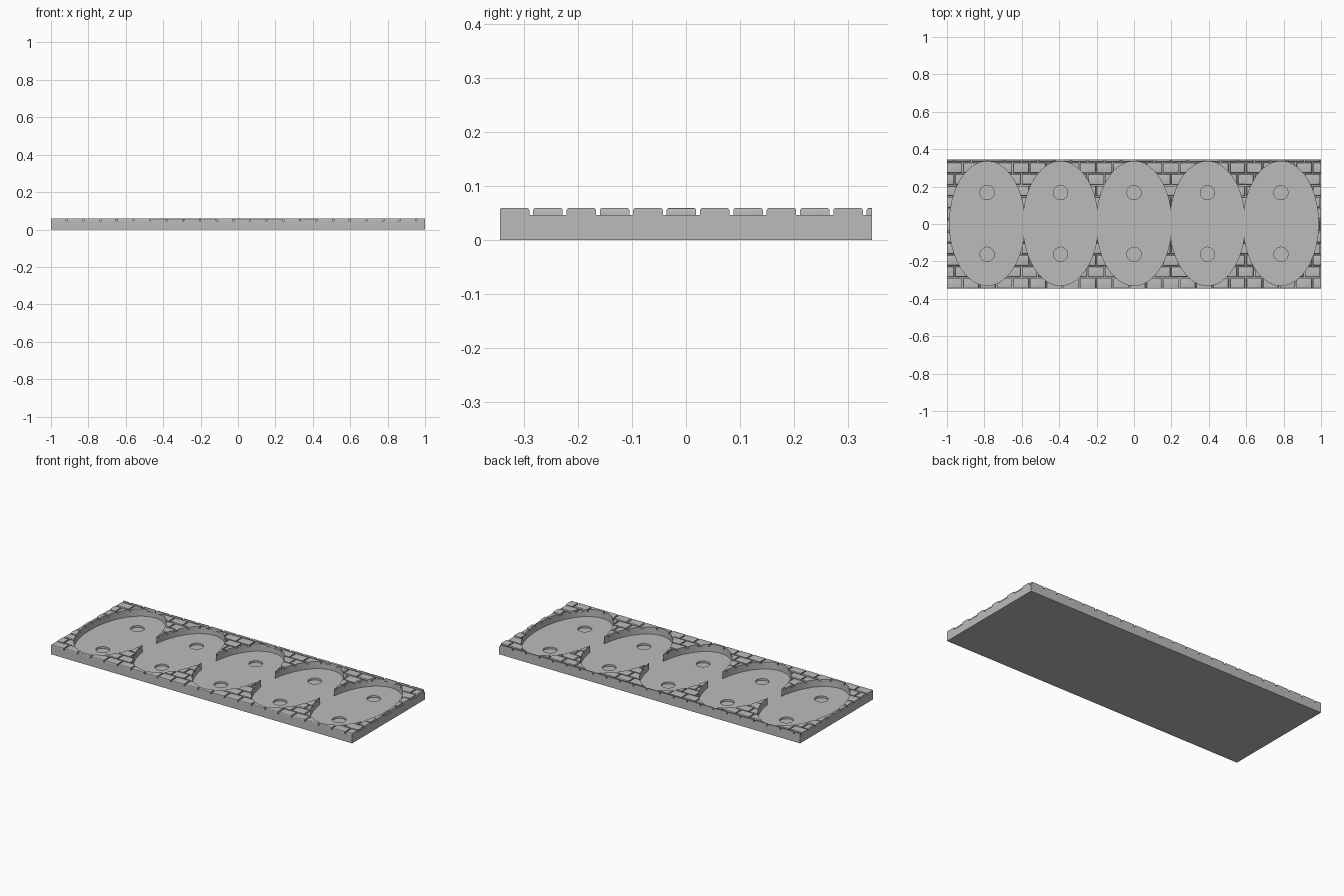
import bpy, bmesh
from mathutils import Matrix, Vector

if "Cube" in bpy.data.objects:
    bpy.data.objects.remove(bpy.data.objects["Cube"])

HALF_X, HALF_Y, TOP = 1.0, 0.345, 0.0593
GROOVE_Z = 0.046            # bottom of the mortar joints
FLOOR_Z, HOLE_Z = 0.016, 0.005
ROW, BRICK, GAP = 0.0618, 0.089, 0.007
PITCH, MID_Y = 0.3927, 0.003

grey = bpy.data.materials.new("stone grey")
grey.use_nodes = True
color = (0.5, 0.5, 0.5, 1)
grey.diffuse_color = color
grey.node_tree.nodes["Principled BSDF"].inputs["Base Color"].default_value = color


def add_object(name, bm):
    mesh = bpy.data.meshes.new(name)
    bmesh.ops.recalc_face_normals(bm, faces=bm.faces)
    bm.to_mesh(mesh)
    bm.free()
    mesh.materials.append(grey)
    obj = bpy.data.objects.new(name, mesh)
    bpy.context.collection.objects.link(obj)
    return obj


def add_box(bm, low, high):
    low, high = Vector(low), Vector(high)
    matrix = Matrix.Translation((low + high) / 2) @ Matrix.Diagonal((*(high - low), 1))
    return bmesh.ops.create_cube(bm, size=1, matrix=matrix)["verts"]


def cylinder_cutter(name, x, y, rx, ry, bottom, segments):
    bm = bmesh.new()
    height = 0.2
    matrix = Matrix.Translation((x, y, bottom + height / 2)) @ Matrix.Diagonal((rx, ry, height, 1))
    bmesh.ops.create_cone(bm, cap_ends=True, segments=segments, radius1=1,
                          radius2=1, depth=1, matrix=matrix)
    obj = add_object(name, bm)
    obj.hide_render = True
    return obj


def cut(target, cutters):
    bpy.ops.object.select_all(action="DESELECT")
    bpy.context.view_layer.objects.active = target
    target.select_set(True)
    for cutter in cutters:
        mod = target.modifiers.new("cut", "BOOLEAN")
        mod.operation, mod.solver, mod.object = "DIFFERENCE", "EXACT", cutter
        bpy.ops.object.modifier_apply(modifier=mod.name)
    bpy.ops.object.shade_smooth_by_angle()


# Tray slab
bm = bmesh.new()
add_box(bm, (-HALF_X, -HALF_Y, 0), (HALF_X, HALF_Y, GROOVE_Z))
tray = add_object("tray_slab", bm)

# Running-bond bricks with rounded top edges
bm = bmesh.new()
for row in range(12):
    y = -HALF_Y + row * ROW
    start = -0.915 - 2 * BRICK + (row % 2) * BRICK / 2
    for col in range(25):
        x = start + col * BRICK
        if x < HALF_X and x + BRICK - GAP / 2 > -HALF_X and y < HALF_Y:
            add_box(bm, (x + GAP / 2, y, GROOVE_Z),
                    (x + BRICK - GAP / 2, y + ROW - GAP, TOP))
rims = [e for e in bm.edges if all(v.co.z > TOP - 0.001 for v in e.verts)]
bmesh.ops.bevel(bm, geom=rims, offset=0.005, segments=3, profile=0.5, affect="EDGES")

# Trim the bricks flush with the tray sides
for axis, limit in (((1, 0, 0), HALF_X), ((-1, 0, 0), HALF_X), ((0, 1, 0), HALF_Y)):
    result = bmesh.ops.bisect_plane(bm, geom=bm.verts[:] + bm.edges[:] + bm.faces[:],
                                    plane_co=Vector(axis) * limit, plane_no=axis,
                                    clear_outer=True)
    rim = [g for g in result["geom_cut"] if isinstance(g, bmesh.types.BMEdge)]
    bmesh.ops.holes_fill(bm, edges=rim, sides=0)
bricks = add_object("brick_paving", bm)

# Oval pockets and the round recesses in their floors
pockets, holes = [], []
for i in range(-2, 3):
    pockets.append(cylinder_cutter("pocket_cutter", i * PITCH, MID_Y, 0.2005, 0.332, FLOOR_Z, 96))
    for side in (-1, 1):
        holes.append(cylinder_cutter("recess_cutter", i * PITCH, MID_Y + side * 0.165,
                                     0.038, 0.038, HOLE_Z, 40))
cut(tray, pockets + holes)
cut(bricks, pockets)
for cutter in pockets + holes:
    bpy.data.objects.remove(cutter)
